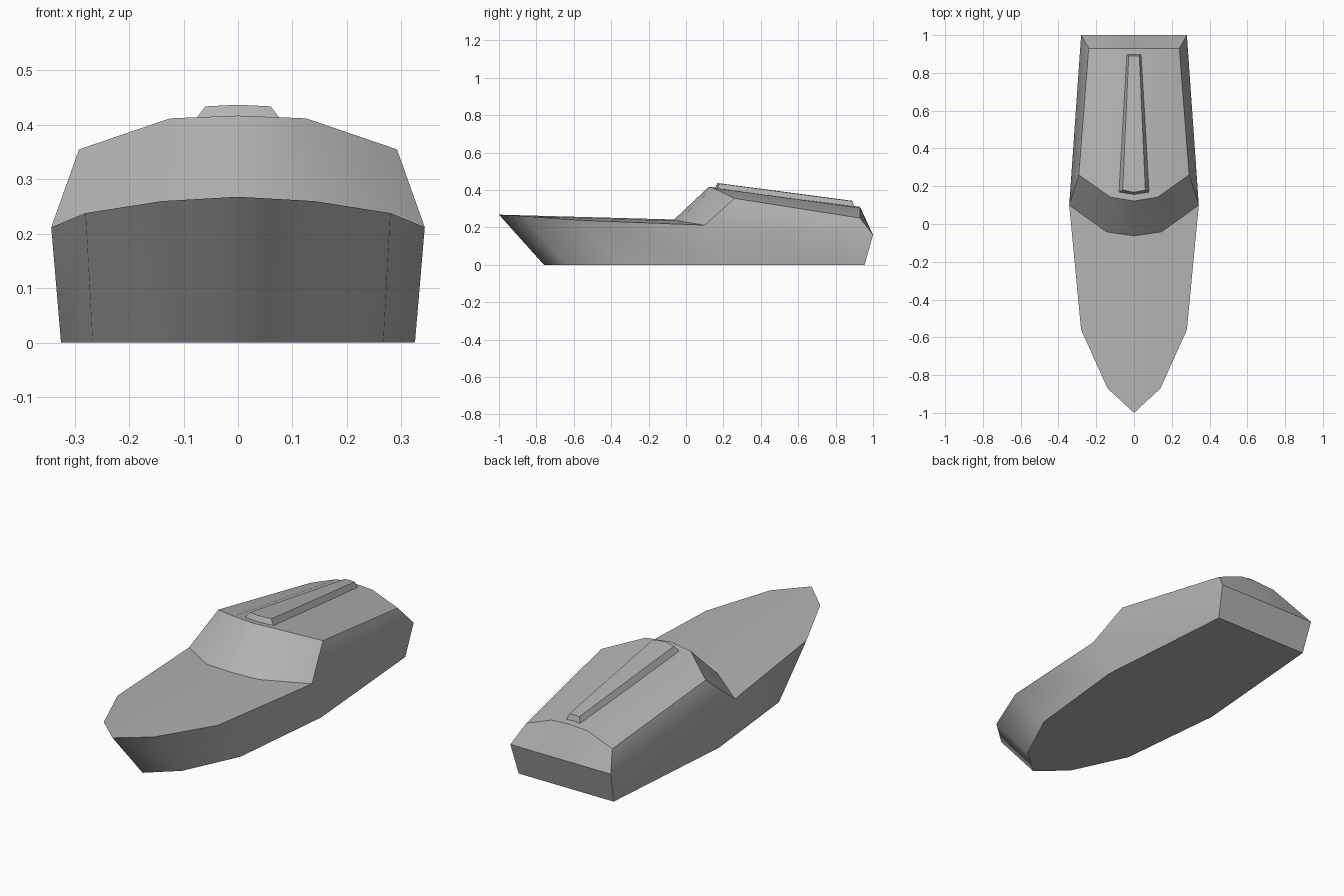
import bpy
import bmesh

if "Cube" in bpy.data.objects:
    bpy.data.objects.remove(bpy.data.objects["Cube"])

grey = bpy.data.materials.new("mid_grey")
grey.diffuse_color = (.45, .45, .45, 1)
grey.use_nodes = True
grey.node_tree.nodes["Principled BSDF"].inputs["Base Color"].default_value = grey.diffuse_color


def loft(a, b):
    """Quads joining two rows of points."""
    return [[a[i], a[i + 1], b[i + 1], b[i]] for i in range(len(a) - 1)]


def build(name, panels):
    """Mirror half panels across x; smooth inside a panel, sharp between panels."""
    bm = bmesh.new()
    group = bm.faces.layers.int.new("panel")
    for g, faces in enumerate(panels):
        for pts in faces:
            for s in (1, -1):
                f = bm.faces.new([bm.verts.new((s * x, y, z)) for x, y, z in pts])
                f[group] = g
                f.smooth = True
    bmesh.ops.remove_doubles(bm, verts=bm.verts, dist=1e-4)
    bmesh.ops.recalc_face_normals(bm, faces=bm.faces)
    for e in bm.edges:
        e.smooth = len({f[group] for f in e.link_faces}) == 1
    me = bpy.data.meshes.new(name)
    bm.to_mesh(me)
    bm.free()
    me.materials.append(grey)
    ob = bpy.data.objects.new(name, me)
    bpy.context.collection.objects.link(ob)
    return ob


# Half outlines, centre line to right side
rim = [(0, -1, .268), (.14, -.87, .26), (.28, -.56, .238), (.343, .10, .212)]
keel = [(0, -.76, 0), (.135, -.64, 0), (.267, -.36, 0), (.325, .20, 0)]
glass_low = [(0, -.063, .242), (.145, -.042, .235), rim[3]]
glass_top = [(0, .122, .417), (.125, .142, .412), (.292, .26, .355)]
roof_end = [(0, .93, .31), (.1, .93, .304), (.24, .93, .25)]
stern_top = [(0, 1, .16), (.12, 1, .16), (.28, 1, .16)]
stern_low = [(0, .955, 0), (.11, .955, 0), (.265, .955, 0)]

deck = [[rim[0], rim[1], glass_low[1], glass_low[0]],
        [rim[1], rim[2], glass_low[1]],
        [rim[2], rim[3], glass_low[1]]]
# Side panel: hull below the beltline, cabin leaning in above it
side = loft(rim, keel) + [
    [rim[3], glass_top[2], roof_end[2], stern_top[2]],
    [rim[3], stern_top[2], stern_low[2], keel[3]]]

# Hull with cabin
build("hull", [deck, side,
               loft(glass_low, glass_top),
               loft(glass_top, roof_end),
               loft(roof_end, stern_top),
               loft(stern_top, stern_low),
               [keel + stern_low[::-1]]])

# Tapered rail along the roof
base = [(0, .155, .41), (.08, .168, .408), (.04, .9, .305), (0, .9, .305)]
top = [(0, .168, .437), (.06, .18, .434), (.028, .89, .34), (0, .89, .342)]
build("roof_rail", [[f] for f in loft(base, top)] + [[top], [base]])
